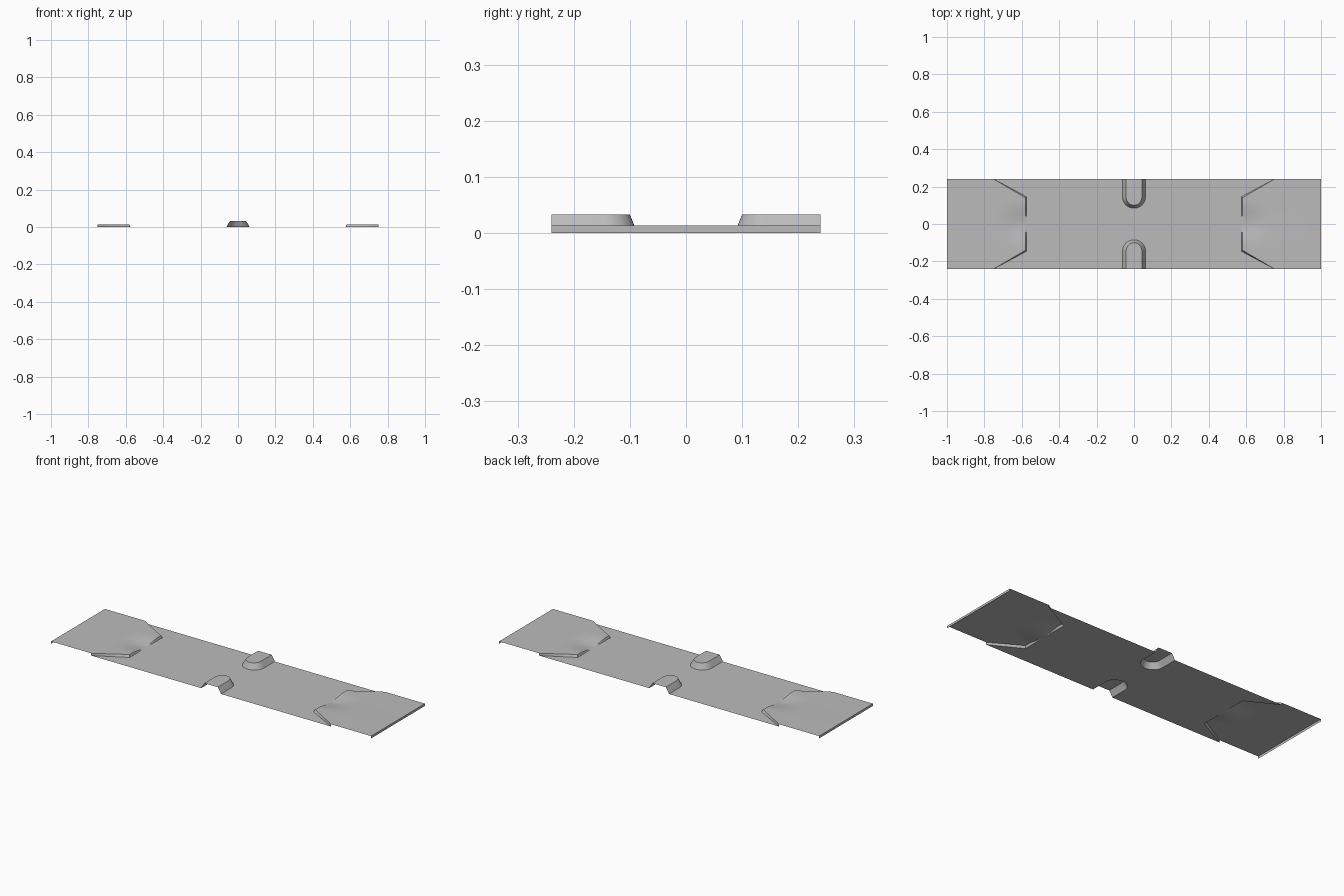
import bpy, bmesh, math

if "Cube" in bpy.data.objects:
    bpy.data.objects.remove(bpy.data.objects["Cube"])

HALF_Y = 0.24     # half width of the strip
END_Z = 0.013     # height of the raised ends
BUMP_Z = 0.033    # height of the edge bumps
BUMP_Y = 0.145    # centre of the rounded bump nose

grey = bpy.data.materials.new("sheet_grey")
grey.use_nodes = True
colour = (0.5, 0.5, 0.5, 1)
grey.diffuse_color = colour
grey.node_tree.nodes["Principled BSDF"].inputs["Base Color"].default_value = colour


def add_grid(bm, rows):
    """Skin a list of equally long rows of points."""
    grid = [[bm.verts.new(p) for p in row] for row in rows]
    for a, b in zip(grid, grid[1:]):
        for i in range(len(a) - 1):
            bm.faces.new((a[i], a[i + 1], b[i + 1], b[i]))


def finish(bm, name):
    """Weld, point the sheet upwards and shade smooth between sharp edges."""
    bmesh.ops.remove_doubles(bm, verts=bm.verts, dist=0.00005)
    bmesh.ops.recalc_face_normals(bm, faces=bm.faces)
    bm.normal_update()
    if sum(f.normal.z * f.calc_area() for f in bm.faces) < 0:
        bmesh.ops.reverse_faces(bm, faces=bm.faces)
    mesh = bpy.data.meshes.new(name)
    bm.to_mesh(mesh)
    bm.free()
    mesh.materials.append(grey)
    obj = bpy.data.objects.new(name, mesh)
    bpy.context.collection.objects.link(obj)
    bpy.ops.object.select_all(action='DESELECT')
    obj.select_set(True)
    bpy.context.view_layer.objects.active = obj
    bpy.ops.object.shade_smooth_by_angle(angle=math.radians(30))
    return obj


def smooth(t):
    t = max(0.0, min(1.0, t))
    return t * t * (3 - 2 * t)


def half_nose(rx, ry, steps=12):
    """Bump outline from the nose tip to the strip's edge, on the +x side."""
    arc = [(rx * math.sin(a), BUMP_Y - ry * math.cos(a))
           for a in (math.pi / 2 * i / steps for i in range(steps + 1))]
    return arc + [(rx, HALF_Y)]


# Flat middle plate, notched for the bumps and the raised ends
quarter = half_nose(0.062, 0.06) + [(0.75, HALF_Y), (0.575, 0.146)]
outline = []
for sx, sy in ((1, 1), (1, -1), (-1, -1), (-1, 1)):
    points = [(sx * x, sy * y, 0) for x, y in quarter]
    outline += points if sx == sy else points[::-1]
bm = bmesh.new()
bm.faces.new([bm.verts.new(p) for p in outline])
bmesh.ops.triangulate(bm, faces=bm.faces)
finish(bm, "middle_plate")

# Hollow bumps with drafted walls, open at the strip's edge
for name, sy in (("front_bump", -1), ("back_bump", 1)):
    bm = bmesh.new()
    rows = []
    for rx, ry, z in ((0.062, 0.06, 0), (0.055, 0.053, END_Z), (0.042, 0.045, BUMP_Z)):
        half = half_nose(rx, ry)
        full = [(-x, y) for x, y in half[:0:-1]] + half
        rows.append([(x, sy * y, z) for x, y in full])
    add_grid(bm, rows)
    bm.faces.new([bm.verts.new(p) for p in rows[-1]])
    finish(bm, name)

# Raised ends: tapered tongue with a smooth dished ramp, side walls and end lip
STEPS, COLS = 16, 32


def tongue_point(t, s):
    y = s * (0.14 + 0.1 * t)
    flat = (1 - smooth(t)) * (1 - smooth(abs(y) / 0.12))
    return (0.58 + 0.17 * t, y, END_Z * (1 - flat))


def base_point(t, s):
    return (0.575 + 0.175 * t, s * (0.146 + 0.094 * t), 0)


for name, sx in (("left_end", 1), ("right_end", -1)):
    ts = [i / STEPS for i in range(STEPS + 1)]
    ss = [2 * j / COLS - 1 for j in range(COLS + 1)]
    rows = [[base_point(0, s) for s in ss]]
    rows += [[tongue_point(t, s) for s in ss] for t in ts]
    rows += [[(1, s * HALF_Y, z) for s in ss] for z in (END_Z, 0)]
    walls = [[[f(t, s) for t in ts] for f in (base_point, tongue_point)]
             for s in (-1, 1)]
    bm = bmesh.new()
    for grid in [rows] + walls:
        add_grid(bm, [[(sx * x, y, z) for x, y, z in row] for row in grid])
    # Drop the collapsed wall faces where the tongue meets the edge
    bmesh.ops.dissolve_degenerate(bm, edges=bm.edges, dist=0.00001)
    finish(bm, name)
